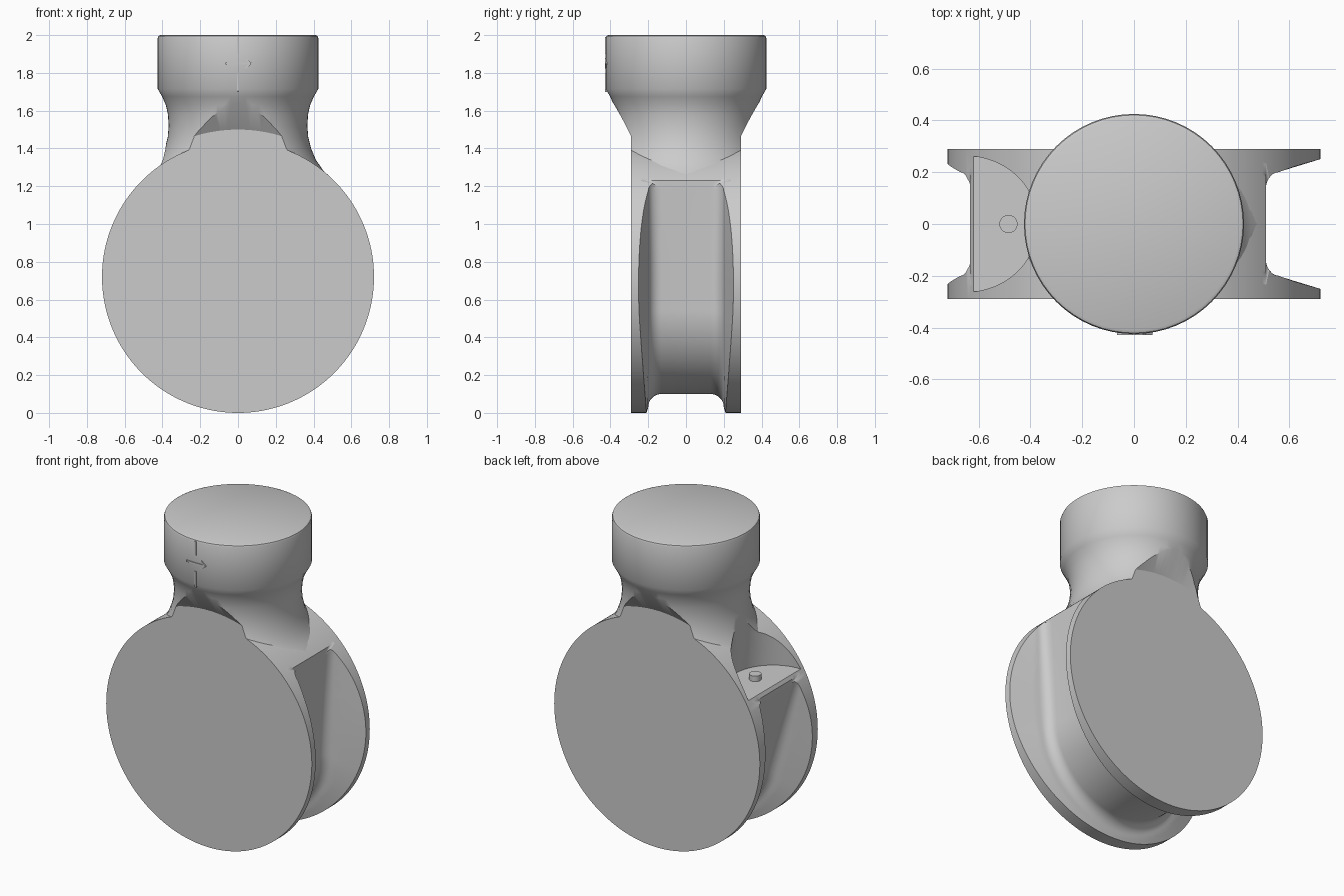
import bpy, bmesh
from math import sin, cos, pi, sqrt, radians
from mathutils import Matrix

cube = bpy.data.objects.get("Cube")
if cube:
    bpy.data.objects.remove(cube, do_unlink=True)

grey = bpy.data.materials.new("plain_grey")
grey.use_nodes = True
grey.diffuse_color = (0.6, 0.6, 0.6, 1)
grey.node_tree.nodes["Principled BSDF"].inputs["Base Color"].default_value = (0.6, 0.6, 0.6, 1)


def make_object(name, bm):
    bmesh.ops.recalc_face_normals(bm, faces=bm.faces)
    mesh = bpy.data.meshes.new(name)
    bm.to_mesh(mesh)
    bm.free()
    mesh.materials.append(grey)
    obj = bpy.data.objects.new(name, mesh)
    bpy.context.collection.objects.link(obj)
    return obj


def activate(obj):
    bpy.ops.object.select_all(action='DESELECT')
    obj.select_set(True)
    bpy.context.view_layer.objects.active = obj


def skin(bm, rings):
    """Join closed rings of equal length and cap both ends."""
    n = len(rings[0])
    for a, b in zip(rings, rings[1:]):
        for i in range(n):
            j = (i + 1) % n
            bm.faces.new((a[i], a[j], b[j], b[i]))
    bm.faces.new(rings[0])
    bm.faces.new(rings[-1])


def lathe(name, profile, segs, matrix=Matrix()):
    """Turn (radius, height) points about z, then place the solid."""
    bm = bmesh.new()
    rings = [[bm.verts.new((r * cos(2 * pi * i / segs), r * sin(2 * pi * i / segs), z))
              for i in range(segs)] for r, z in profile]
    skin(bm, rings)
    bm.transform(matrix)
    return make_object(name, bm)


def cut(obj, cutter):
    mod = obj.modifiers.new("cut", 'BOOLEAN')
    mod.operation = 'DIFFERENCE'
    mod.solver = 'EXACT'
    mod.object = cutter
    activate(obj)
    bpy.ops.object.modifier_apply(modifier=mod.name)


# Body: round disc with a drafted, filleted groove round its sides and bottom
RADIUS, HALF, CENTRE = 0.72, 0.29, 0.72
FLOOR_R, FLOOR_DROP, FILLET = 0.47, 0.15, 0.07
SEGS, STEPS = 240, 12


def floor_distance(a):
    best = 9
    for k in range(61):
        t = radians(-3.4 - 160.1 * k / 60)
        facing = cos(t) * cos(a) + sin(t) * sin(a)
        if facing > 0.01:
            best = min(best, (FLOOR_R - FLOOR_DROP * sin(t)) / facing)
    return best


def wall_y(rise):
    if rise < FILLET:
        return 0.13 + sqrt(FILLET ** 2 - (FILLET - rise) ** 2)
    return 0.2 + 0.3 * (rise - FILLET)


bm = bmesh.new()
columns = []
for i in range(SEGS):
    a = 2 * pi * i / SEGS
    depth = RADIUS - floor_distance(a)
    is_open = depth > 0.001
    half = []
    for k in range(STEPS + 1):
        rise = (depth if is_open else 0.2) * (k / STEPS) ** 2
        half.append((RADIUS - depth + rise if is_open else RADIUS, wall_y(rise)))
    half.append((RADIUS, HALF))
    section = [(r, -y) for r, y in reversed(half)] + half
    columns.append([bm.verts.new((r * cos(a), y, CENTRE + r * sin(a))) for r, y in section])
skin(bm, [list(ring) for ring in zip(*columns)])
body = make_object("grooved_body", bm)

# Neck: turned cap and flared throat
neck = lathe("neck_and_cap", [
    (0.41, 2.0), (0.421, 1.995), (0.425, 1.985), (0.425, 1.715), (0.402, 1.675),
    (0.382, 1.63), (0.371, 1.58), (0.367, 1.52), (0.372, 1.46), (0.387, 1.4),
    (0.412, 1.34), (0.45, 1.285), (0.5, 1.237), (0.3, 1.1)], 64)

# Trim the throat flush with the disc faces, with a conical run-out
for side in (1, -1):
    place = Matrix.Translation((0, 0, CENTRE)) @ Matrix.Rotation(-side * pi / 2, 4, 'X')
    trim = lathe("face_trim", [(0.78, HALF), (0.78 + 0.31 / 0.68, HALF + 0.31)], 160, place)
    cut(neck, trim)
    bpy.data.objects.remove(trim, do_unlink=True)

# Pocket on the right side, with a small drilled dimple in its floor
pocket = lathe("pocket_cutter", [(0.262, 1.085), (0.21, 1.63)], 64,
               Matrix.Translation((-0.61, 0, 0)))
dimple = lathe("dimple_cutter", [(0.035, 1.12), (0.035, 1.06), (0.004, 1.04)], 24,
               Matrix.Translation((-0.485, 0, 0)))
for part in (body, neck):
    for tool in (pocket, dimple):
        cut(part, tool)
for tool in (pocket, dimple):
    bpy.data.objects.remove(tool, do_unlink=True)

for part in (body, neck):
    activate(part)
    bpy.ops.object.shade_smooth_by_angle(angle=radians(30))


# Thin marks on the front of the cap
def mark(name, x, z, length, angle):
    bm = bmesh.new()
    bmesh.ops.create_cube(bm, size=1)
    bm.transform(Matrix.Translation((x, -0.424, z)) @ Matrix.Rotation(angle, 4, 'Y')
                 @ Matrix.Diagonal((length, 0.009, 0.01, 1)))
    make_object(name, bm)


mark("upper_tick", 0, 1.945, 0.09, pi / 2)
mark("lower_tick", 0, 1.75, 0.1, pi / 2)
mark("arrow_shaft", 0, 1.85, 0.13, 0)
for side, label in ((1, "upper"), (-1, "lower")):
    mark("arrow_barb_" + label, 0.053, 1.85 + side * 0.012, 0.038, side * radians(40))
